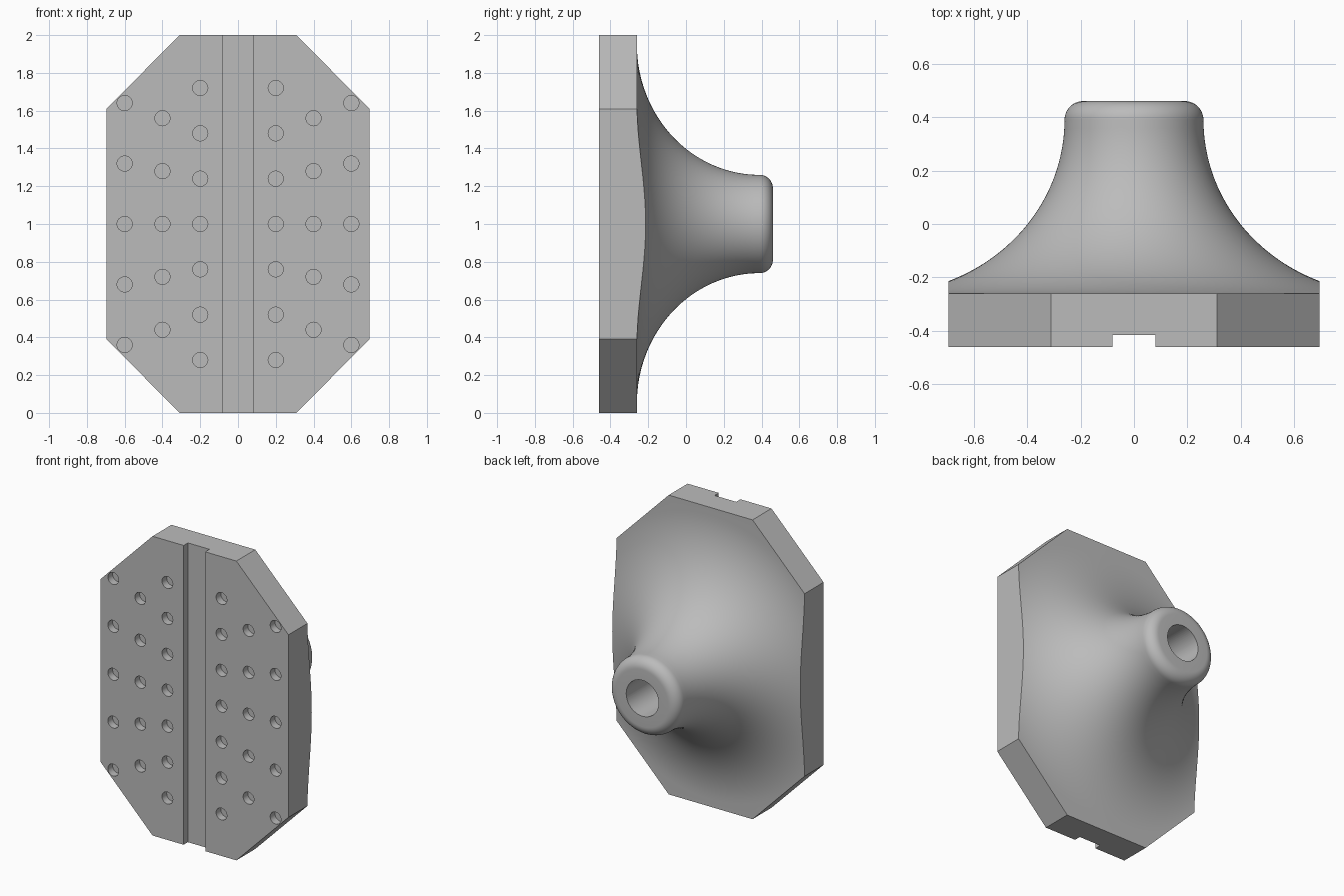
import bpy
import bmesh
import math
from mathutils import Matrix, Vector

cube = bpy.data.objects.get("Cube")
if cube:
    bpy.data.objects.remove(cube, do_unlink=True)

FRONT, SEAT, TIP = -0.46, -0.26, 0.46

grey = bpy.data.materials.new("light grey")
grey.use_nodes = True
grey.diffuse_color = (0.5, 0.5, 0.5, 1)
grey.node_tree.nodes["Principled BSDF"].inputs["Base Color"].default_value = (0.5, 0.5, 0.5, 1)


def make_object(name, bm):
    bmesh.ops.recalc_face_normals(bm, faces=bm.faces)
    mesh = bpy.data.meshes.new(name)
    bm.to_mesh(mesh)
    bm.free()
    mesh.materials.append(grey)
    ob = bpy.data.objects.new(name, mesh)
    bpy.context.collection.objects.link(ob)
    return ob


def add_cylinder(bm, x, z, radius, y0, y1, segments):
    place = Matrix.Translation((x, (y0 + y1) / 2, z)) @ Matrix.Rotation(math.pi / 2, 4, 'X')
    bmesh.ops.create_cone(bm, cap_ends=True, segments=segments, radius1=radius,
                          radius2=radius, depth=y1 - y0, matrix=place)


def cut(target, cutter, operation):
    cutter.hide_render = True
    mod = target.modifiers.new(operation, 'BOOLEAN')
    mod.operation, mod.object, mod.solver = operation, cutter, 'EXACT'
    bpy.context.view_layer.objects.active = target
    bpy.ops.object.modifier_apply(modifier=mod.name)
    bpy.data.objects.remove(cutter, do_unlink=True)


# Flared body: concave neck with a rounded tip, turned about the y axis
profile = [(0, -0.6), (1.2, -0.6), (1.2, SEAT)]
for i in range(33):
    a = math.pi / 2 * i / 32
    profile.append((0.95 - 0.69 * math.sin(a), 0.39 - 0.65 * math.cos(a)))
for i in range(1, 11):
    a = math.pi / 2 * i / 10
    profile.append((0.19 + 0.07 * math.cos(a), 0.39 + 0.07 * math.sin(a)))
profile.append((0, TIP))

bm = bmesh.new()
verts = [bm.verts.new((r, y, 1)) for r, y in profile]
edges = [bm.edges.new(pair) for pair in zip(verts, verts[1:])]
bmesh.ops.spin(bm, geom=verts + edges, cent=(0, 0, 1), axis=(0, 1, 0),
               angle=math.tau, steps=128)
bmesh.ops.remove_doubles(bm, verts=bm.verts, dist=0.0001)
body = make_object("flared_mount", bm)

# Octagonal outline trims the body and its base plate
outline = [(0.31, 2), (0.695, 1.61), (0.695, 0.39), (0.31, 0)]
outline += [(-x, z) for x, z in reversed(outline)]
bm = bmesh.new()
face = bm.faces.new([bm.verts.new((x, FRONT, z)) for x, z in outline])
ext = bmesh.ops.extrude_face_region(bm, geom=[face])
bmesh.ops.translate(bm, vec=Vector((0, 1.2, 0)),
                    verts=[v for v in ext["geom"] if isinstance(v, bmesh.types.BMVert)])
cut(body, make_object("octagon_trim", bm), 'INTERSECT')

# Front slot, shallow front holes and the blind bore in the tip
bm = bmesh.new()
bmesh.ops.create_cube(bm, size=1, matrix=Matrix.Translation((0, FRONT - 0.055, 1))
                      @ Matrix.Diagonal((0.16, 0.2, 2.4, 1)))
for x, pitch, count in ((0.2, 0.24, 3), (0.4, 0.28, 2), (0.6, 0.32, 2)):
    for side in (-x, x):
        for k in range(-count, count + 1):
            add_cylinder(bm, side, 1 + k * pitch, 0.04, FRONT - 0.1, FRONT + 0.05, 32)
add_cylinder(bm, 0, 1, 0.12, -0.1, TIP + 0.1, 64)
cut(body, make_object("recess_cutter", bm), 'DIFFERENCE')

# Smooth turned surfaces, crisp machined edges
bpy.ops.object.select_all(action='DESELECT')
body.select_set(True)
bpy.context.view_layer.objects.active = body
bpy.ops.object.shade_smooth_by_angle(angle=math.radians(30))
